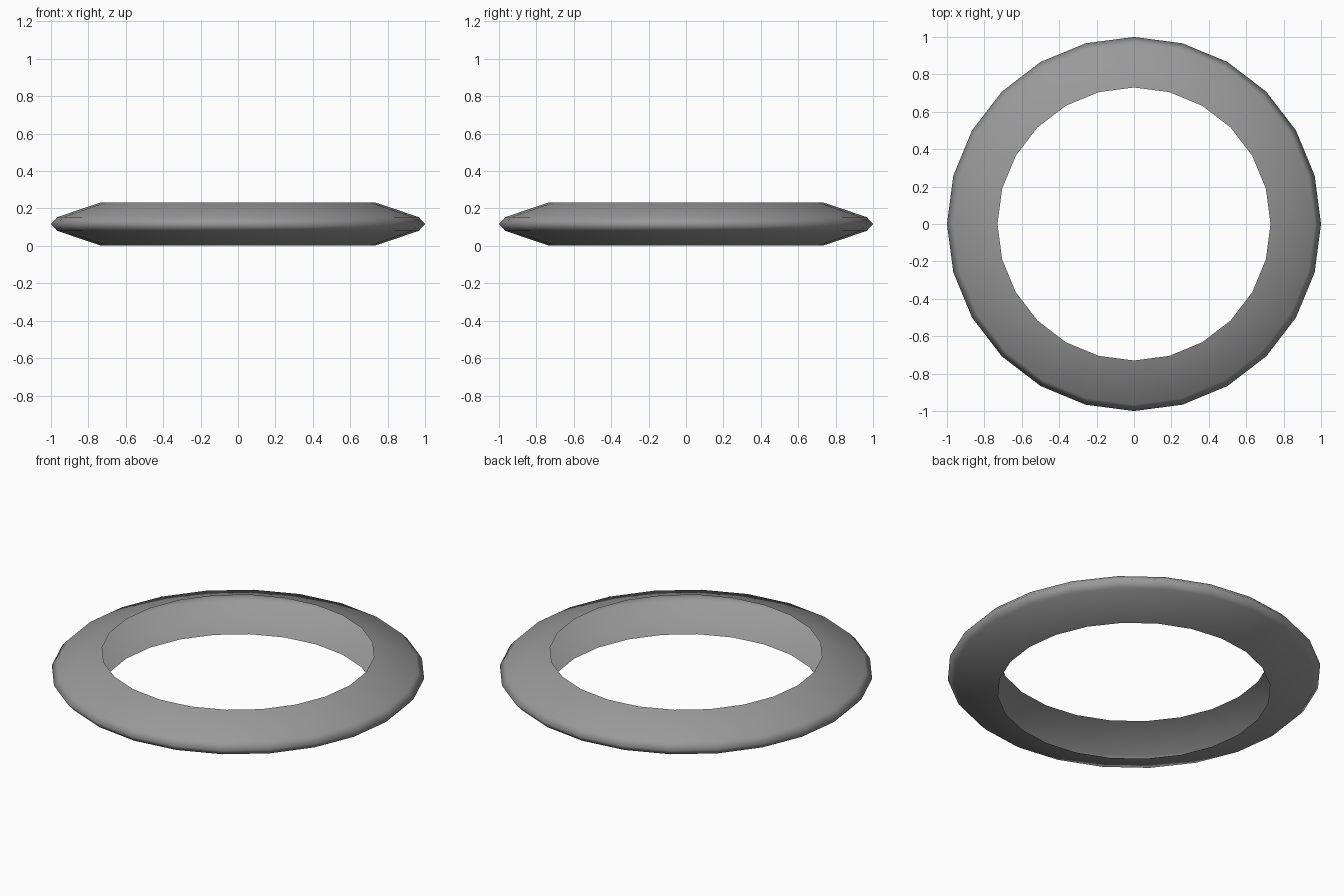
import bpy, bmesh, math

if "Cube" in bpy.data.objects:
    bpy.data.objects.remove(bpy.data.objects["Cube"])

SIDES = 24
# Cross-section (radius, height): sloped faces and narrow rim, open at the bore
mid = 0.117
profile = [(0.73, mid + 0.116), (0.966, mid + 0.037), (1.0, mid),
           (0.966, mid - 0.037), (0.73, mid - 0.116)]

# Ring: sweep the cross-section around z
bm = bmesh.new()
rings = []
for i in range(SIDES):
    a = 2 * math.pi * i / SIDES
    rings.append([bm.verts.new((r * math.cos(a), r * math.sin(a), z)) for r, z in profile])
for i in range(SIDES):
    p, q = rings[i], rings[(i + 1) % SIDES]
    for j in range(len(profile) - 1):
        # wound so that normals face outwards
        bm.faces.new((p[j], p[j + 1], q[j + 1], q[j])).smooth = True
mesh = bpy.data.meshes.new("ring")
bm.to_mesh(mesh)
bm.free()
ring = bpy.data.objects.new("ring", mesh)
bpy.context.collection.objects.link(ring)

# Dark grey finish
grey = bpy.data.materials.new("dark_grey")
grey.diffuse_color = (0.32, 0.32, 0.32, 1)
grey.use_nodes = True
grey.node_tree.nodes["Principled BSDF"].inputs["Base Color"].default_value = grey.diffuse_color
mesh.materials.append(grey)
